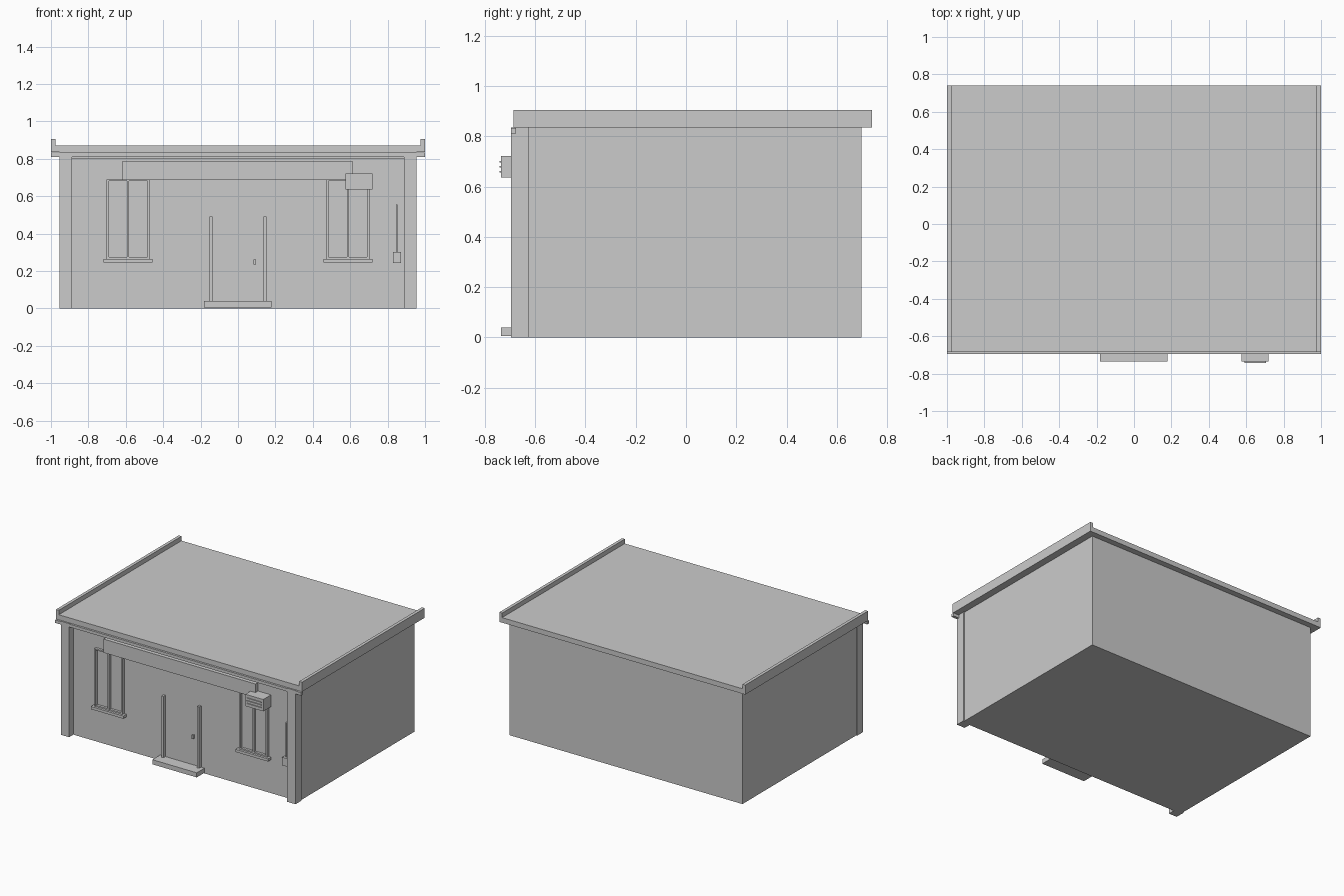
import bpy, bmesh

if "Cube" in bpy.data.objects:
    bpy.data.objects.remove(bpy.data.objects["Cube"], do_unlink=True)

GREY = (0.6, 0.6, 0.6, 1)
plaster = bpy.data.materials.new("light grey")
plaster.use_nodes = True
plaster.diffuse_color = GREY
plaster.node_tree.nodes["Principled BSDF"].inputs["Base Color"].default_value = GREY

WALL = -0.645   # front wall plane
PIER = -0.695   # front of corner pillars


def boxes(name, *spans):
    """One object made of boxes, each given as (x0, x1, y0, y1, z0, z1)."""
    bm = bmesh.new()
    for x0, x1, y0, y1, z0, z1 in spans:
        cube = bmesh.ops.create_cube(bm, size=1)["verts"]
        for v in cube:
            v.co = (x1 if v.co.x > 0 else x0,
                    y1 if v.co.y > 0 else y0,
                    z1 if v.co.z > 0 else z0)
    mesh = bpy.data.meshes.new(name)
    bm.to_mesh(mesh)
    bm.free()
    mesh.materials.append(plaster)
    obj = bpy.data.objects.new(name, mesh)
    bpy.context.collection.objects.link(obj)
    return obj


def profile(name, points, y0, y1):
    """Extrude an xz outline along y."""
    bm = bmesh.new()
    face = bm.faces.new([bm.verts.new((x, y0, z)) for x, z in points])
    side = bmesh.ops.extrude_face_region(bm, geom=[face])["geom"]
    for v in side:
        if isinstance(v, bmesh.types.BMVert):
            v.co.y = y1
    bmesh.ops.recalc_face_normals(bm, faces=bm.faces)
    mesh = bpy.data.meshes.new(name)
    bm.to_mesh(mesh)
    bm.free()
    mesh.materials.append(plaster)
    obj = bpy.data.objects.new(name, mesh)
    bpy.context.collection.objects.link(obj)


# Main body and roof with raised side edges
boxes("walls", (-0.947, 0.947, WALL, 0.697, 0, 0.837))
half = [(0, 0.835), (1, 0.835), (1, 0.905), (0.977, 0.905), (0.977, 0.872)]
profile("roof", half[1:] + [(-x, z) for x, z in reversed(half[1:])], -0.685, 0.74)

# Cornice and the beam beneath it
boxes("cornice", (-1, 1, PIER, -0.675, 0.81, 0.832))
boxes("front_beam", (-0.89, 0.89, -0.68, WALL, 0.802, 0.835))

# Corner pillars
for side, s in (("right", -1), ("left", 1)):
    a, b = sorted((s * 0.887, s * 0.954))
    boxes(side + "_pillar", (a, b, PIER, -0.625, 0, 0.835))

# Windows with frame bars and sills
for side, s in (("right", -1), ("left", 1)):
    c = s * 0.588
    bars = [(c + d - 0.006, c + d + 0.006, -0.665, WALL, 0.265, 0.69)
            for d in (-0.109, 0, 0.109)]
    rails = [(c - 0.115, c + 0.115, -0.663, WALL, z, z + 0.01)
             for z in (0.265, 0.68)]
    boxes(side + "_window_frame", *bars, *rails)
    boxes(side + "_window_sill", (c - 0.132, c + 0.132, -0.68, WALL, 0.245, 0.265))

# Sign board above the windows
boxes("sign_board", (-0.62, 0.615, -0.675, WALL, 0.685, 0.785))

# Entrance
for side, s in (("right", -1), ("left", 1)):
    c = s * 0.145
    boxes(side + "_door_post", (c - 0.008, c + 0.008, -0.67, WALL, 0.04, 0.49))
boxes("door_handle", (0.083, 0.096, -0.66, WALL, 0.235, 0.262))
boxes("front_step", (-0.182, 0.179, -0.735, WALL, 0.005, 0.039))

# Wall vent unit with slats
boxes("vent_unit", (0.575, 0.72, -0.735, WALL, 0.635, 0.722))
boxes("vent_slats", *[(0.59, 0.705, -0.742, -0.735, z, z + 0.006)
                      for z in (0.655, 0.675, 0.695)])

# Meter box with conduit
boxes("meter_box", (0.828, 0.872, -0.67, WALL, 0.243, 0.302))
boxes("conduit", (0.845, 0.853, -0.655, WALL, 0.302, 0.555))
